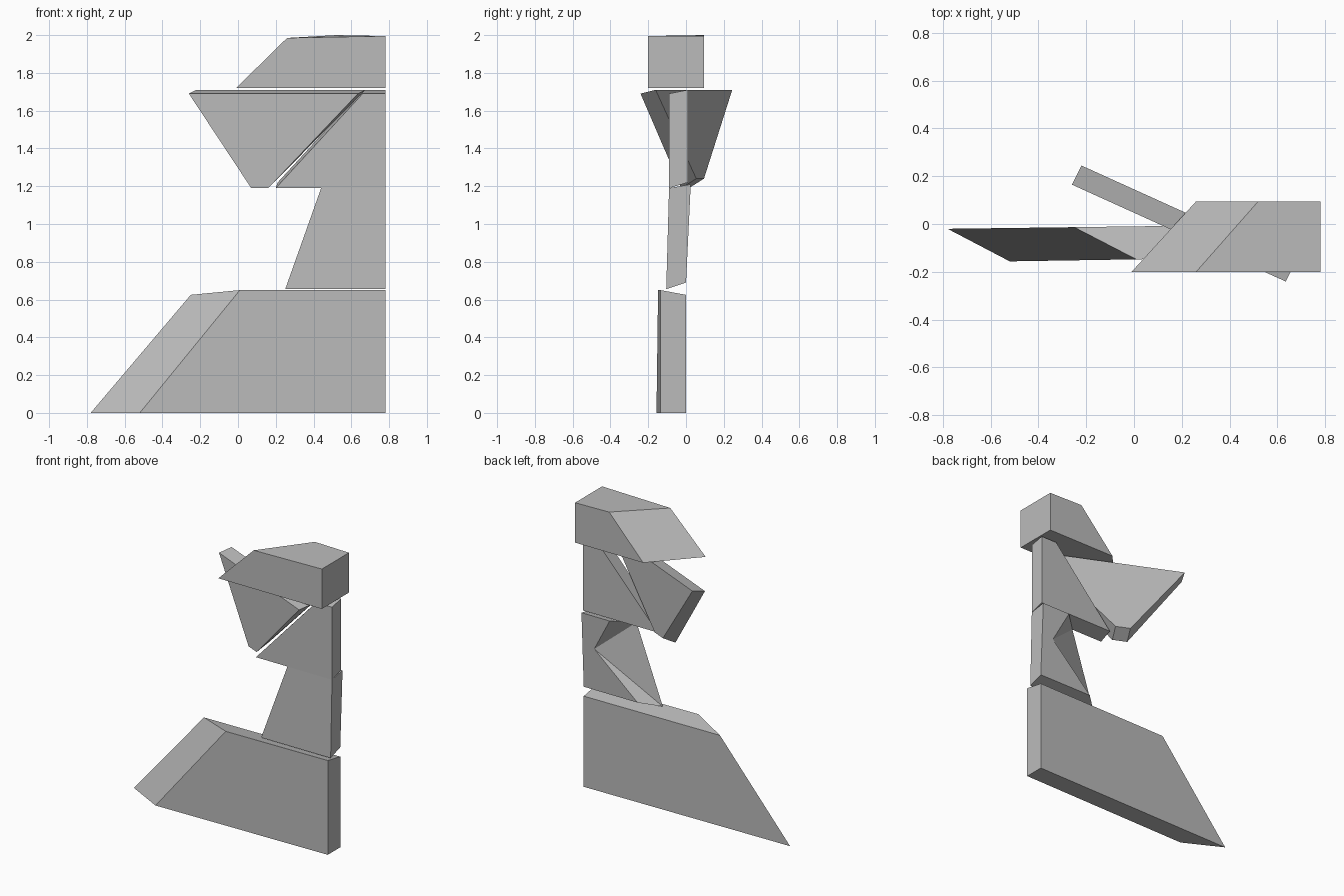
import bpy
import bmesh

default_cube = bpy.data.objects.get("Cube")
if default_cube:
    bpy.data.objects.remove(default_cube, do_unlink=True)

# One plain grey for every block
grey = bpy.data.materials.new("plain grey")
grey.use_nodes = True
colour = (0.5, 0.5, 0.5, 1)
grey.diffuse_color = colour
grey.node_tree.nodes["Principled BSDF"].inputs["Base Color"].default_value = colour

RIGHT = 0.78  # shared straight edge of the stacked blocks


def plane(offset, along_x=0.0, along_z=0.0):
    """Return a function giving depth y on a slightly tilted plane."""
    return lambda x, z: (x, offset + along_x * x + along_z * z, z)


def block(name, front, front_plane, back, back_plane, pinch=None):
    """Join a front outline to a back outline; an optional pinch point
    notches the closing side of the back."""
    bm = bmesh.new()
    f = [bm.verts.new(front_plane(x, z)) for x, z in front]
    b = [bm.verts.new(back_plane(x, z)) for x, z in back]
    notch = [bm.verts.new(back_plane(*pinch))] if pinch else []

    bm.faces.new(f)
    bm.faces.new(b + notch)
    for i in range(len(f) - 1):
        bm.faces.new((f[i], f[i + 1], b[i + 1], b[i]))
    if notch:
        p = notch[0]
        for tri in ((f[-1], b[-1], p), (f[0], f[-1], p), (b[0], f[0], p)):
            bm.faces.new(tri)
    else:
        bm.faces.new((f[-1], f[0], b[0], b[-1]))

    bmesh.ops.recalc_face_normals(bm, faces=bm.faces)
    mesh = bpy.data.meshes.new(name)
    bm.to_mesh(mesh)
    bm.free()
    mesh.materials.append(grey)
    obj = bpy.data.objects.new(name, mesh)
    bpy.context.scene.collection.objects.link(obj)
    return obj


# Wide slanted base
block("base_block",
      [(-0.52, 0), (RIGHT, 0), (RIGHT, 0.65), (0.01, 0.65)],
      plane(-0.148, along_x=0.016),
      [(-0.78, 0), (RIGHT, 0), (RIGHT, 0.625), (-0.25, 0.625)],
      plane(-0.01, along_x=0.013))

# Waist with a notch cut into the back
block("waist_block",
      [(0.25, 0.655), (RIGHT, 0.655), (RIGHT, 1.19), (0.44, 1.19)],
      plane(-0.123, along_z=0.028),
      [(0.37, 0.69), (RIGHT, 0.69), (RIGHT, 1.21), (0.565, 1.21)],
      plane(-0.033, along_z=0.048),
      pinch=(0.69, 0.98))

# Upright wedge above the waist
block("upper_wedge",
      [(0.2, 1.19), (RIGHT, 1.19), (RIGHT, 1.69), (0.66, 1.69)],
      plane(-0.09),
      [(0.21, 1.22), (RIGHT, 1.22), (RIGHT, 1.71), (0.66, 1.71)],
      plane(0.01))

# Turned slab crossing the wedge
block("turned_slab",
      [(0.07, 1.19), (0.16, 1.19), (0.635, 1.69), (-0.26, 1.69)],
      plane(0.047, along_x=-0.453),
      [(0.11, 1.24), (0.2, 1.24), (0.675, 1.71), (-0.22, 1.71)],
      plane(0.145, along_x=-0.453))

# Slanted cap on top
block("cap_block",
      [(-0.01, 1.72), (RIGHT, 1.72), (RIGHT, 1.995), (0.26, 1.985)],
      plane(-0.2),
      [(0.26, 1.72), (RIGHT, 1.72), (RIGHT, 1.995), (0.52, 2)],
      plane(0.095))
